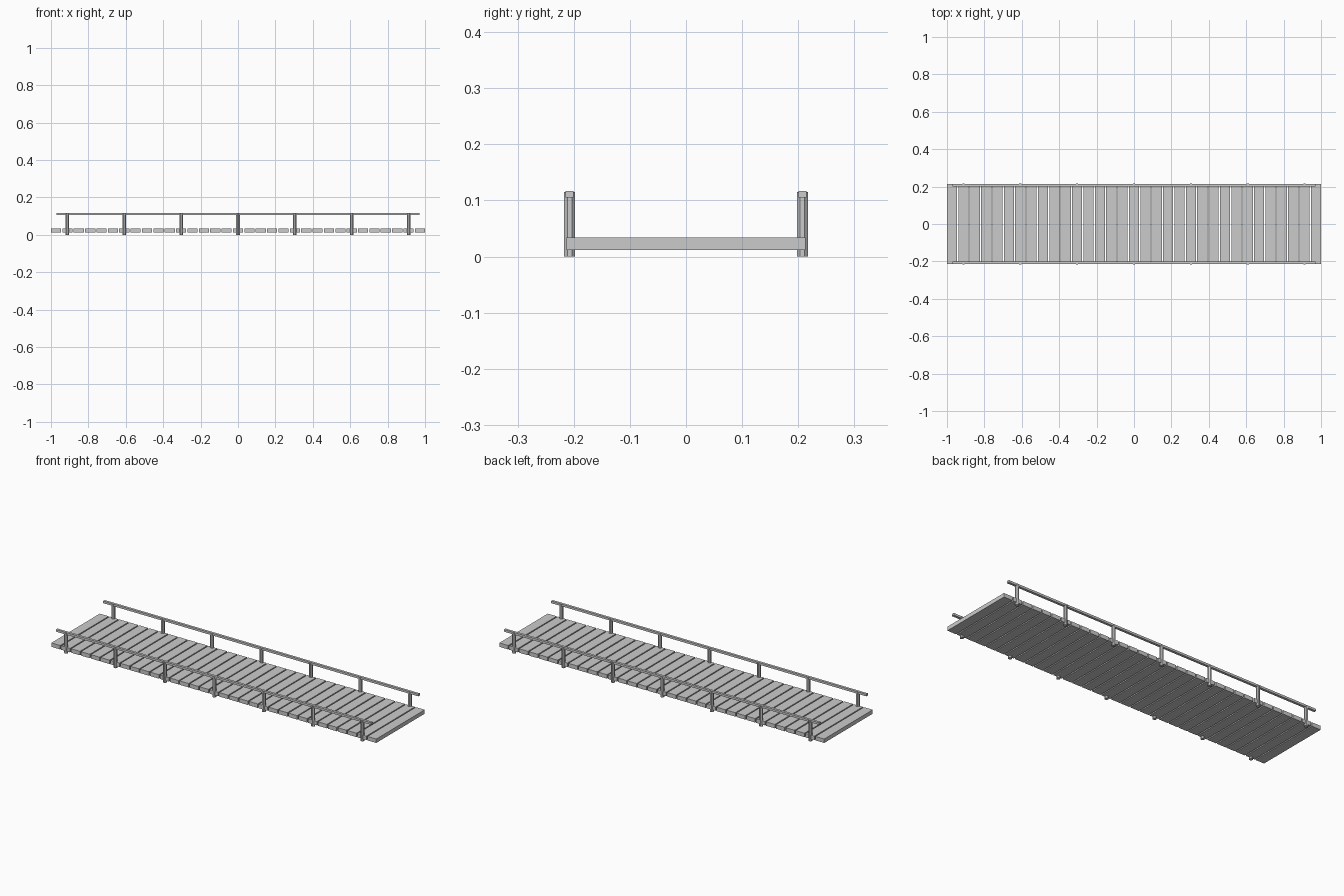
import bpy
import math

if "Cube" in bpy.data.objects:
    bpy.data.objects.remove(bpy.data.objects["Cube"], do_unlink=True)

PLANKS = 33
PITCH = 0.0608
SIDE_Y = 0.2075

grey = bpy.data.materials.new("light_grey")
grey.use_nodes = True
colour = (0.6, 0.6, 0.6, 1)
grey.diffuse_color = colour
grey.node_tree.nodes["Principled BSDF"].inputs["Base Color"].default_value = colour


def finish(name):
    ob = bpy.context.object
    ob.name = name
    ob.data.materials.append(grey)
    return ob


def box(name, size, centre):
    bpy.ops.mesh.primitive_cube_add(size=1, location=centre)
    ob = finish(name)
    ob.scale = size
    bpy.ops.object.transform_apply(location=False, rotation=False, scale=True)
    return ob


def post(name, x, y):
    # Eight-sided upright with flats facing outward
    bpy.ops.mesh.primitive_cylinder_add(
        vertices=8, radius=0.0103, depth=0.115,
        location=(x, y, 0.0575), rotation=(0, 0, math.pi / 8))
    return finish(name)


# Deck of separate cross planks
for i in range(PLANKS):
    x = (i - (PLANKS - 1) / 2) * PITCH
    box(f"plank_{i + 1}", (0.0544, 0.426, 0.022), (x, 0, 0.023))

# Posts and handrail on each side, a post at every fifth plank
for side, y in (("front", -SIDE_Y), ("back", SIDE_Y)):
    for k in range(-3, 4):
        post(f"{side}_post_{k + 4}", k * 5 * PITCH, y)
    box(f"{side}_handrail", (1.94, 0.014, 0.012), (0, y, 0.111))
